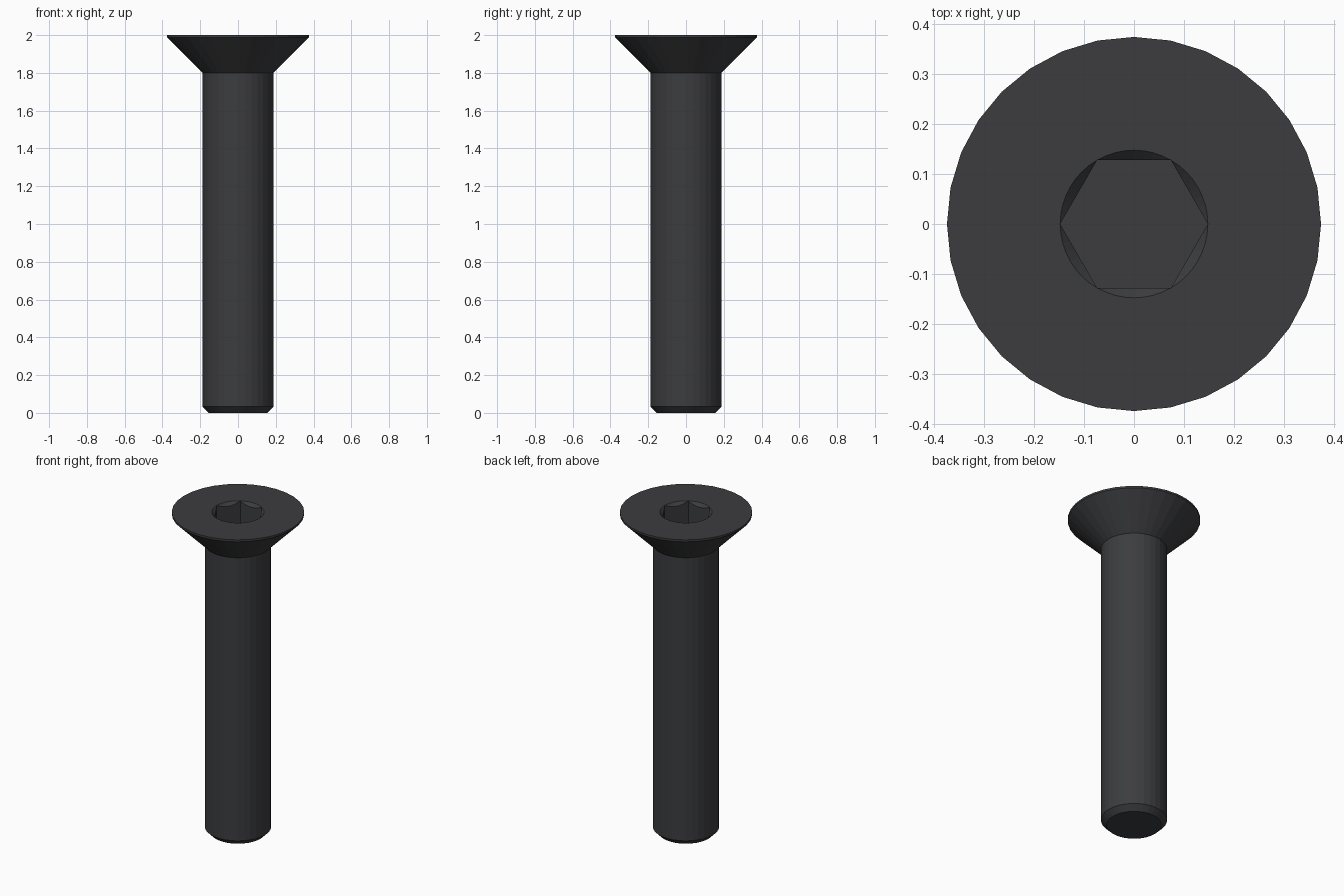
import bpy, bmesh
from math import pi, sin, cos

if "Cube" in bpy.data.objects:
    bpy.data.objects.remove(bpy.data.objects["Cube"])

SIDES, SOCKET_SIDES = 32, 48
R_SOCKET, SOCKET_FLOOR = 0.148, 1.85
bm = bmesh.new()


def ring(n, radius, height):
    """Ring of vertices; radius and height are functions of the angle."""
    out = []
    for i in range(n):
        a = 2 * pi * i / n
        r = radius(a)
        out.append(bm.verts.new((r * cos(a), r * sin(a), height(a))))
    return out


def bridge(a, b):
    n = len(a)
    for i in range(n):
        j = (i + 1) % n
        bm.faces.new((a[i], a[j], b[j], b[i]))


def hex_radius(a):
    return R_SOCKET * cos(pi / 6) / cos(a % (pi / 3) - pi / 6)


# Shank with chamfered tip, countersunk cone and thin rim
profile = [(0.155, 0), (0.1875, 0.033), (0.1875, 1.8), (0.375, 1.9875), (0.375, 2)]
rings = [ring(SIDES, lambda a, r=r: r, lambda a, z=z: z) for r, z in profile]
bm.faces.new(rings[0][::-1])
for lower, upper in zip(rings, rings[1:]):
    bridge(lower, upper)

# Hex socket with a conical lead-in
mouth = ring(SOCKET_SIDES, lambda a: R_SOCKET, lambda a: 2)
wall = ring(SOCKET_SIDES, hex_radius, lambda a: 2 - (R_SOCKET - hex_radius(a)))
floor = ring(SOCKET_SIDES, hex_radius, lambda a: SOCKET_FLOOR)
bridge(mouth, wall)
bridge(wall, floor)
bm.faces.new(floor)

# Flat annular top face
edges = [e for e in bm.edges if e.is_boundary]
bmesh.ops.triangle_fill(bm, use_beauty=True, edges=edges, normal=(0, 0, 1))
bmesh.ops.remove_doubles(bm, verts=bm.verts[:], dist=0.0001)
bmesh.ops.recalc_face_normals(bm, faces=bm.faces[:])

mesh = bpy.data.meshes.new("countersunk_screw")
bm.to_mesh(mesh)
bm.free()
screw = bpy.data.objects.new("countersunk_screw", mesh)
bpy.context.collection.objects.link(screw)

# Blackened steel
mat = bpy.data.materials.new("black_steel")
mat.diffuse_color = (0.045, 0.046, 0.05, 1)
mat.use_nodes = True
mat.node_tree.nodes["Principled BSDF"].inputs["Base Color"].default_value = mat.diffuse_color
mesh.materials.append(mat)
